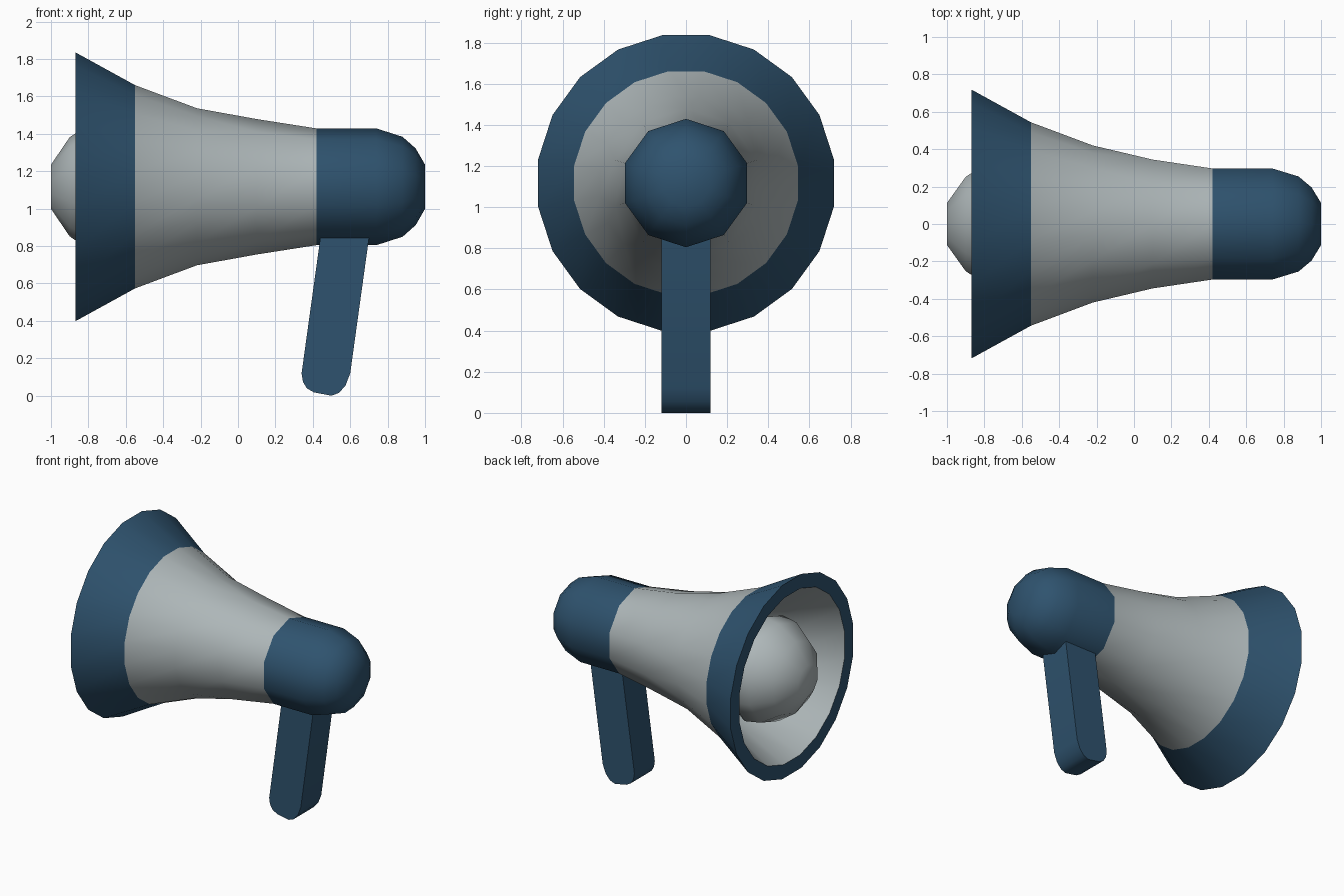
import bpy, bmesh, math

if "Cube" in bpy.data.objects:
    bpy.data.objects.remove(bpy.data.objects["Cube"])

AXIS_Z = 1.117


def material(name, rgb):
    m = bpy.data.materials.new(name)
    m.diffuse_color = (*rgb, 1)
    m.use_nodes = True
    m.node_tree.nodes["Principled BSDF"].inputs["Base Color"].default_value = m.diffuse_color
    return m


BLUE = material("navy blue", (0.028, 0.086, 0.157))
GREY = material("light grey", (0.42, 0.47, 0.48))


def finish(name, bm, mats, angle=48):
    bmesh.ops.recalc_face_normals(bm, faces=bm.faces)
    me = bpy.data.meshes.new(name)
    bm.to_mesh(me)
    bm.free()
    ob = bpy.data.objects.new(name, me)
    bpy.context.collection.objects.link(ob)
    for m in mats:
        me.materials.append(m)
    bpy.ops.object.select_all(action='DESELECT')
    ob.select_set(True)
    bpy.context.view_layer.objects.active = ob
    bpy.ops.object.shade_smooth_by_angle(angle=math.radians(angle))
    return ob


def loft(name, rings, mats):
    """Turned shape along x. rings: (x, radius, sides 10 or 20, material of the band that follows)."""
    bm = bmesh.new()
    loops = []
    for x, r, n, _ in rings:
        start = 0 if n == 10 else -math.pi / 20
        loops.append([bm.verts.new((x, r * math.sin(start + math.tau * k / n),
                                    AXIS_Z + r * math.cos(start + math.tau * k / n)))
                      for k in range(n)])
    for a, b, ring in zip(loops, loops[1:], rings):
        faces = []
        if len(a) == len(b):
            n = len(a)
            for k in range(n):
                faces.append((a[k], a[(k + 1) % n], b[(k + 1) % n], b[k]))
        else:  # halve the side count: one triangle and one quad per coarse side
            fine, coarse = (a, b) if len(a) > len(b) else (b, a)
            n = len(coarse)
            for k in range(n):
                faces.append((fine[2 * k], fine[2 * k + 1], coarse[k]))
                faces.append((fine[2 * k + 1], fine[(2 * k + 2) % (2 * n)],
                              coarse[(k + 1) % n], coarse[k]))
        for f in faces:
            bm.faces.new(f).material_index = ring[3]
    for loop, ring in ((loops[0], rings[0]), (loops[-1], rings[-1])):
        bm.faces.new(loop).material_index = ring[3]
    return finish(name, bm, mats)


# Horn: throat, inner wall, rim, outer flare, rear cap
loft("horn", [
    (-0.22, 0.35, 20, 1),
    (-0.55, 0.47, 20, 1),
    (-0.87, 0.625, 20, 0),
    (-0.87, 0.728, 20, 0),
    (-0.55, 0.55, 20, 1),
    (-0.22, 0.425, 20, 1),
    (0.10, 0.362, 10, 1),
    (0.42, 0.312, 10, 0),
    (0.74, 0.312, 10, 0),
    (0.88, 0.267, 10, 0),
    (0.95, 0.205, 10, 0),
    (1.00, 0.118, 10, 0),
], [BLUE, GREY])

# Sound driver: dome in the mouth of the horn, on a stem into the throat
loft("driver_dome", [
    (-1.00, 0.118, 10, 0),
    (-0.90, 0.265, 10, 0),
    (-0.76, 0.36, 10, 0),
    (-0.64, 0.38, 10, 0),
    (-0.60, 0.36, 10, 0),
    (-0.60, 0.15, 10, 0),
    (-0.20, 0.15, 10, 0),
], [GREY])

# Handle: tilted grip outline, extruded across y
outline = [(0.448, 0.90), (0.34, 0.12), (0.347, 0.075), (0.368, 0.04), (0.405, 0.018),
           (0.50, 0.0), (0.54, 0.015), (0.575, 0.055), (0.60, 0.12), (0.708, 0.90)]
bm = bmesh.new()
face = bm.faces.new([bm.verts.new((x, -0.12, z)) for x, z in outline])
side = bmesh.ops.extrude_face_region(bm, geom=[face])["geom"]
bmesh.ops.translate(bm, vec=(0, 0.24, 0),
                    verts=[v for v in side if isinstance(v, bmesh.types.BMVert)])
finish("handle", bm, [BLUE])
